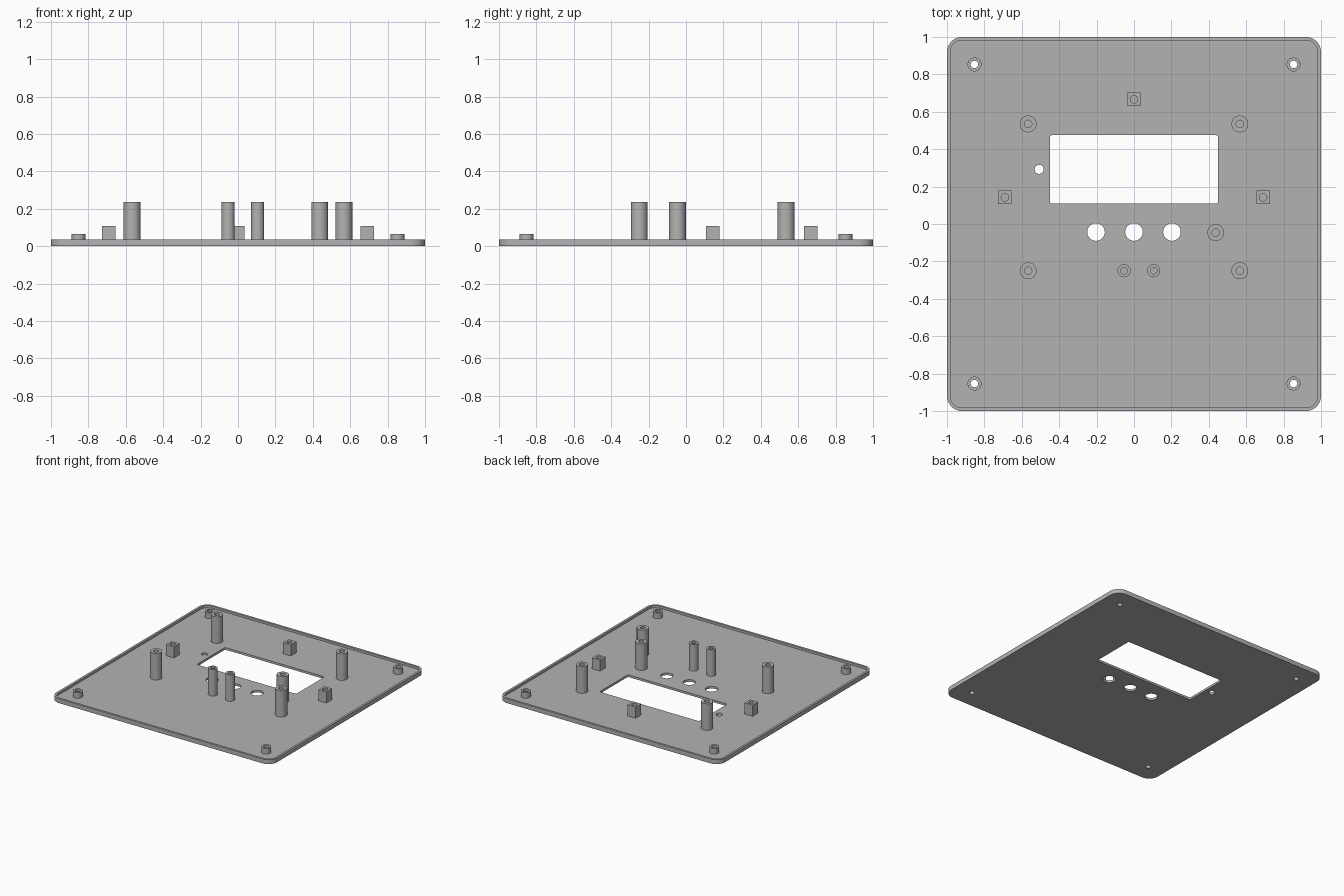
import bpy, bmesh, math

if "Cube" in bpy.data.objects:
    bpy.data.objects.remove(bpy.data.objects["Cube"])

FLOOR, RIM_TOP = 0.018, 0.036

grey = bpy.data.materials.new("plain grey")
grey.diffuse_color = (0.45, 0.45, 0.45, 1)
grey.use_nodes = True
grey.node_tree.nodes["Principled BSDF"].inputs["Base Color"].default_value = grey.diffuse_color


def circle(x, y, r, n=32):
    return [(x + r * math.cos(2 * math.pi * i / n),
             y + r * math.sin(2 * math.pi * i / n)) for i in range(n)]


def rounded(x, y, hx, hy, r, n=8):
    """Rounded rectangle outline; r = 0 gives plain corners."""
    if r == 0:
        return [(x + hx, y + hy), (x - hx, y + hy), (x - hx, y - hy), (x + hx, y - hy)]
    pts = []
    for k, (sx, sy) in enumerate([(1, 1), (-1, 1), (-1, -1), (1, -1)]):
        for i in range(n + 1):
            a = math.pi / 2 * (k + i / n)
            pts.append((x + sx * (hx - r) + r * math.cos(a),
                        y + sy * (hy - r) + r * math.sin(a)))
    return pts


def slab(name, loops, z0, z1, bottom=True):
    """Extrude an outline with holes (first loop is the outside)."""
    bm = bmesh.new()
    edges = []
    for loop in loops:
        vs = [bm.verts.new((x, y, z0)) for x, y in loop]
        edges += [bm.edges.new((vs[i - 1], vs[i])) for i in range(len(vs))]
    bmesh.ops.triangle_fill(bm, edges=edges, use_beauty=True, normal=(0, 0, 1))
    base = list(bm.faces)
    geo = bmesh.ops.extrude_face_region(bm, geom=base, use_keep_orig=True)["geom"]
    for v in geo:
        if isinstance(v, bmesh.types.BMVert):
            v.co.z = z1
    bmesh.ops.recalc_face_normals(bm, faces=bm.faces)
    if not bottom:
        low = [f for f in bm.faces if all(abs(v.co.z - z0) < 1e-6 for v in f.verts)]
        bmesh.ops.delete(bm, geom=low, context='FACES_ONLY')
    me = bpy.data.meshes.new(name)
    bm.to_mesh(me)
    bm.free()
    me.materials.append(grey)
    ob = bpy.data.objects.new(name, me)
    bpy.context.collection.objects.link(ob)
    bpy.ops.object.select_all(action='DESELECT')
    ob.select_set(True)
    bpy.context.view_layer.objects.active = ob
    bpy.ops.object.shade_smooth_by_angle(angle=math.radians(30))
    return ob


corners = [(sx * 0.853, sy * 0.853) for sx in (-1, 1) for sy in (-1, 1)]

# Floor plate with display window, button holes, indicator hole, screw holes
outline = rounded(0, 0, 1, 1, 0.08)
holes = [rounded(0, 0.292, 0.45, 0.183, 0.012, 4), circle(-0.507, 0.292, 0.024)]
holes += [circle(x, -0.043, 0.047) for x in (-0.203, 0, 0.203)]
holes += [circle(x, y, 0.02) for x, y in corners]
slab("floor_plate", [outline] + holes, 0, FLOOR)

# Raised lip round the edge
slab("edge_lip", [outline, rounded(0, 0, 0.982, 0.982, 0.062)], FLOOR, RIM_TOP, False)

# Low screw bosses in the corners
for x, y in corners:
    slab("corner_boss", [circle(x, y, 0.037), circle(x, y, 0.02)], FLOOR, 0.064, False)

# Tall round standoffs
for x, y in [(-0.566, 0.535), (0.566, 0.535), (-0.566, -0.25), (0.566, -0.25), (0.437, -0.046)]:
    slab("tall_post", [circle(x, y, 0.045), circle(x, y, 0.02)], FLOOR, 0.235, False)

# Slim round standoffs
for x in (-0.053, 0.105):
    slab("slim_post", [circle(x, -0.25, 0.035), circle(x, -0.25, 0.018)], FLOOR, 0.235, False)

# Square standoffs
for x, y in [(0, 0.667), (-0.69, 0.142), (0.69, 0.142)]:
    slab("square_post", [rounded(x, y, 0.036, 0.036, 0), circle(x, y, 0.02)], FLOOR, 0.109, False)
